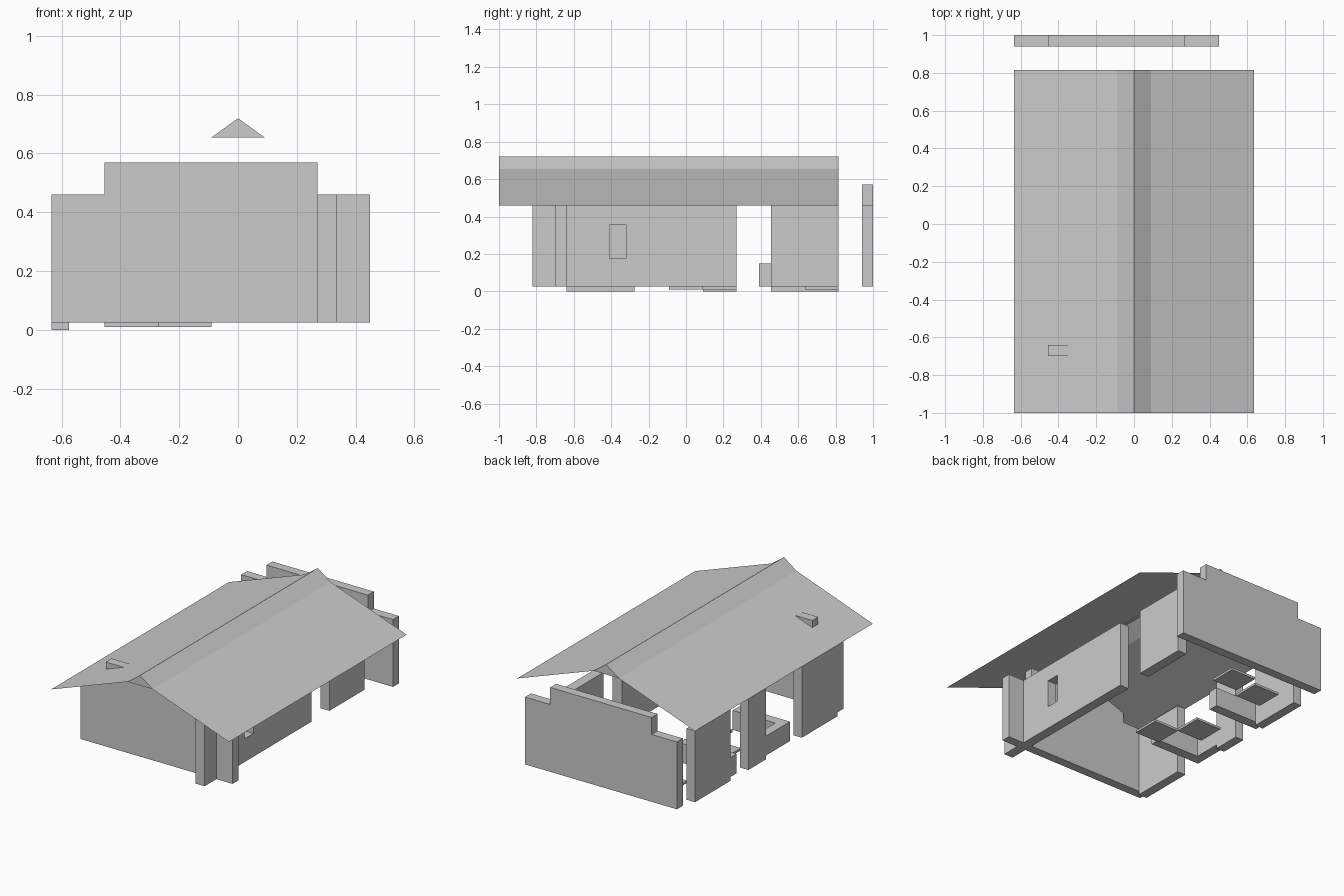
import bpy
import bmesh
from mathutils import Vector

cube = bpy.data.objects.get("Cube")
if cube:
    bpy.data.objects.remove(cube, do_unlink=True)

grey = bpy.data.materials.new("plain_grey")
grey.use_nodes = True
COLOUR = (0.6, 0.6, 0.6, 1)
grey.diffuse_color = COLOUR
grey.node_tree.nodes["Principled BSDF"].inputs["Base Color"].default_value = COLOUR


def finish(name, bm):
    bmesh.ops.recalc_face_normals(bm, faces=bm.faces)
    mesh = bpy.data.meshes.new(name)
    bm.to_mesh(mesh)
    bm.free()
    mesh.materials.append(grey)
    obj = bpy.data.objects.new(name, mesh)
    bpy.context.collection.objects.link(obj)
    return obj


def extrude_all(bm, offset):
    geom = bmesh.ops.extrude_face_region(bm, geom=bm.faces[:], use_keep_orig=True)["geom"]
    verts = [g for g in geom if isinstance(g, bmesh.types.BMVert)]
    bmesh.ops.translate(bm, verts=verts, vec=Vector(offset))


def box(name, x, y, z):
    bm = bmesh.new()
    bm.faces.new([bm.verts.new((a, b, z[0])) for a, b in
                  ((x[0], y[0]), (x[1], y[0]), (x[1], y[1]), (x[0], y[1]))])
    extrude_all(bm, (0, 0, z[1] - z[0]))
    return finish(name, bm)


BASE, EAVE, STEP = 0.025, 0.46, 0.57
LEFT = (0.27, 0.335)
RIGHT = (-0.635, -0.575)


# Stepped cross walls at front and back
def stepped_wall(name, y):
    outline = [(-0.635, BASE), (0.45, BASE), (0.45, EAVE), (0.27, EAVE),
               (0.27, STEP), (-0.455, STEP), (-0.455, EAVE), (-0.635, EAVE)]
    bm = bmesh.new()
    bm.faces.new([bm.verts.new((x, y[0], z)) for x, z in outline])
    extrude_all(bm, (0, y[1] - y[0], 0))
    finish(name, bm)


stepped_wall("front_wall", (-0.7, -0.64))
stepped_wall("back_wall", (0.94, 1.0))


# Left side wall with a window opening
def window_wall(name, x, y, z, hole_y, hole_z):
    bm = bmesh.new()

    def ring(ys, zs):
        return [bm.verts.new((x[0], a, b)) for a, b in
                ((ys[0], zs[0]), (ys[1], zs[0]), (ys[1], zs[1]), (ys[0], zs[1]))]
    outer, inner = ring(y, z), ring(hole_y, hole_z)
    for i in range(4):
        j = (i + 1) % 4
        bm.faces.new((outer[i], outer[j], inner[j], inner[i]))
    extrude_all(bm, (x[1] - x[0], 0, 0))
    finish(name, bm)


window_wall("left_window_wall", LEFT, (-0.82, 0.27), (BASE, EAVE),
            (-0.41, -0.32), (0.175, 0.355))
box("left_rear_wall", LEFT, (0.455, 0.815), (BASE, EAVE))

# Right side wall in separate lengths
for name, y in (("front", (-0.64, -0.275)), ("middle", (0.09, 0.27)),
                ("rear", (0.455, 0.815))):
    box("right_" + name + "_wall", RIGHT, y, (0, EAVE))

# Low partitions inside
LOW = (BASE, 0.15)
box("front_partition", (-0.635, -0.27), (-0.155, -0.09), LOW)
box("rear_partition", (-0.635, -0.27), (0.39, 0.455), LOW)
box("low_right_wall", RIGHT, (-0.09, 0.09), LOW)

# Square floor slabs
INNER, OUTER = (-0.27, -0.09), (-0.455, -0.27)
for i, (x, y, z) in enumerate(((INNER, (-0.09, 0.09), 0.01), (OUTER, (0.09, 0.27), 0.01),
                               (OUTER, (0.64, 0.815), 0.01), (INNER, (0.64, 0.815), 0.05))):
    box("floor_slab_" + str(i + 1), x, y, (z, z + 0.015))

# Thin bent roof with small gable triangles
bm = bmesh.new()
profile = [(-0.635, EAVE), (-0.09, 0.655), (0, 0.72), (0.09, 0.655), (0.635, EAVE)]
front, back = [[bm.verts.new((x, y, z)) for x, z in profile] for y in (-1, 0.815)]
for i in range(4):
    bm.faces.new((front[i], front[i + 1], back[i + 1], back[i]))
for end in (front, back):
    bm.faces.new(end[1:4])
finish("roof", bm)
